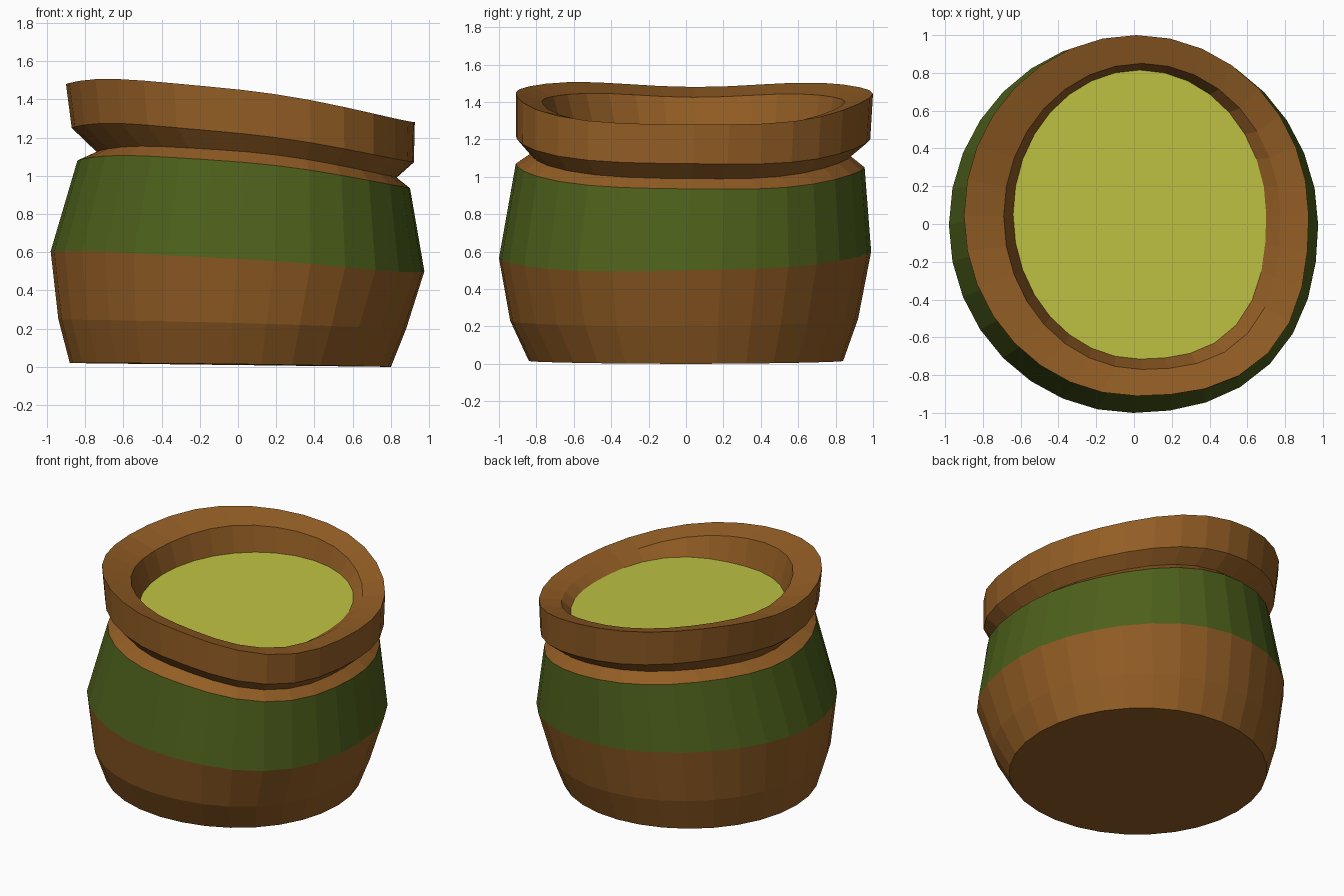
import bpy, bmesh
from math import sin, cos, tau

if "Cube" in bpy.data.objects:
    bpy.data.objects.remove(bpy.data.objects["Cube"])

SIDES = 32

# Each ring: x min, x max, y min, y max, heights at right, back, left, front,
# then the outward bulge at the front right and the diagonal warp in height
BASE = (-0.88, 0.80, -0.84, 0.84, 0.00, 0.015, 0.02, 0.015, 0.01, 0)
LOWER = (-0.94, 0.88, -0.94, 0.92, 0.20, 0.24, 0.25, 0.23, 0.03, 0)
BELLY = (-0.98, 0.975, -1.00, 0.99, 0.50, 0.60, 0.605, 0.565, 0.045, 0.015)
SHOULDER = (-0.84, 0.90, -0.91, 0.955, 0.935, 1.05, 1.08, 1.07, 0.065, 0.02)
NECK = (-0.74, 0.83, -0.83, 0.88, 0.99, 1.11, 1.125, 1.125, 0.08, 0.02)
RIM_LOW = (-0.87, 0.92, -0.91, 0.985, 1.07, 1.20, 1.25, 1.22, 0.08, 0.025)
RIM_TOP = (-0.90, 0.925, -0.91, 1.00, 1.28, 1.445, 1.48, 1.45, 0.08, 0.028)
RIM_IN = (-0.69, 0.775, -0.77, 0.85, 1.265, 1.40, 1.425, 1.405, 0.08, 0.02)
FILL = (-0.64, 0.70, -0.715, 0.815, 1.225, 1.25, 1.26, 1.23, 0.08, 0)


def ring_points(ring):
    x0, x1, y0, y1, zr, zb, zl, zf, bulge, warp = ring
    mean, swing = (zr + zb + zl + zf) / 4, (zr + zl - zb - zf) / 4
    for i in range(SIDES):
        a = tau * i / SIDES
        diag = sin(2 * a) ** 2
        grow = 1 + (bulge * diag if cos(a) > 0 > sin(a) else 0)
        z = (mean + (zr - zl) / 2 * cos(a) + (zb - zf) / 2 * sin(a)
             + swing * cos(2 * a) - warp * cos(a) * diag)
        yield ((x0 + x1) / 2 + (x1 - x0) / 2 * cos(a) * grow,
               (y0 + y1) / 2 + (y1 - y0) / 2 * sin(a) * grow, z)


def material(name, color):
    mat = bpy.data.materials.new(name)
    mat.diffuse_color = (*color, 1)
    mat.use_nodes = True
    mat.node_tree.nodes["Principled BSDF"].inputs["Base Color"].default_value = mat.diffuse_color
    return mat


def skin(name, rings, mat, cap_bottom=False, cap_top=False):
    """Bridge the warped rings into a flat-shaded shell."""
    bm = bmesh.new()
    loops = [[bm.verts.new(p) for p in ring_points(r)] for r in rings]
    for low, high in zip(loops, loops[1:]):
        for i in range(SIDES):
            j = (i + 1) % SIDES
            bm.faces.new((low[i], low[j], high[j], high[i]))
    if cap_bottom:
        bm.faces.new(loops[0][::-1])
    if cap_top:
        bm.faces.new(loops[-1])
    mesh = bpy.data.meshes.new(name)
    bm.to_mesh(mesh)
    bm.free()
    mesh.materials.append(mat)
    obj = bpy.data.objects.new(name, mesh)
    bpy.context.collection.objects.link(obj)
    return obj


clay = material("brown_clay", (0.29, 0.11, 0.018))
glaze = material("green_glaze", (0.075, 0.118, 0.011))
liquid = material("yellow_green", (0.52, 0.54, 0.055))

# Lower body, painted band, flared rim with inner wall, and contents
skin("pot_base", [BASE, LOWER, BELLY], clay, cap_bottom=True)
skin("green_band", [BELLY, SHOULDER], glaze)
skin("neck_and_rim", [SHOULDER, NECK, RIM_LOW, RIM_TOP, RIM_IN, FILL], clay)
skin("contents", [FILL], liquid, cap_top=True)
